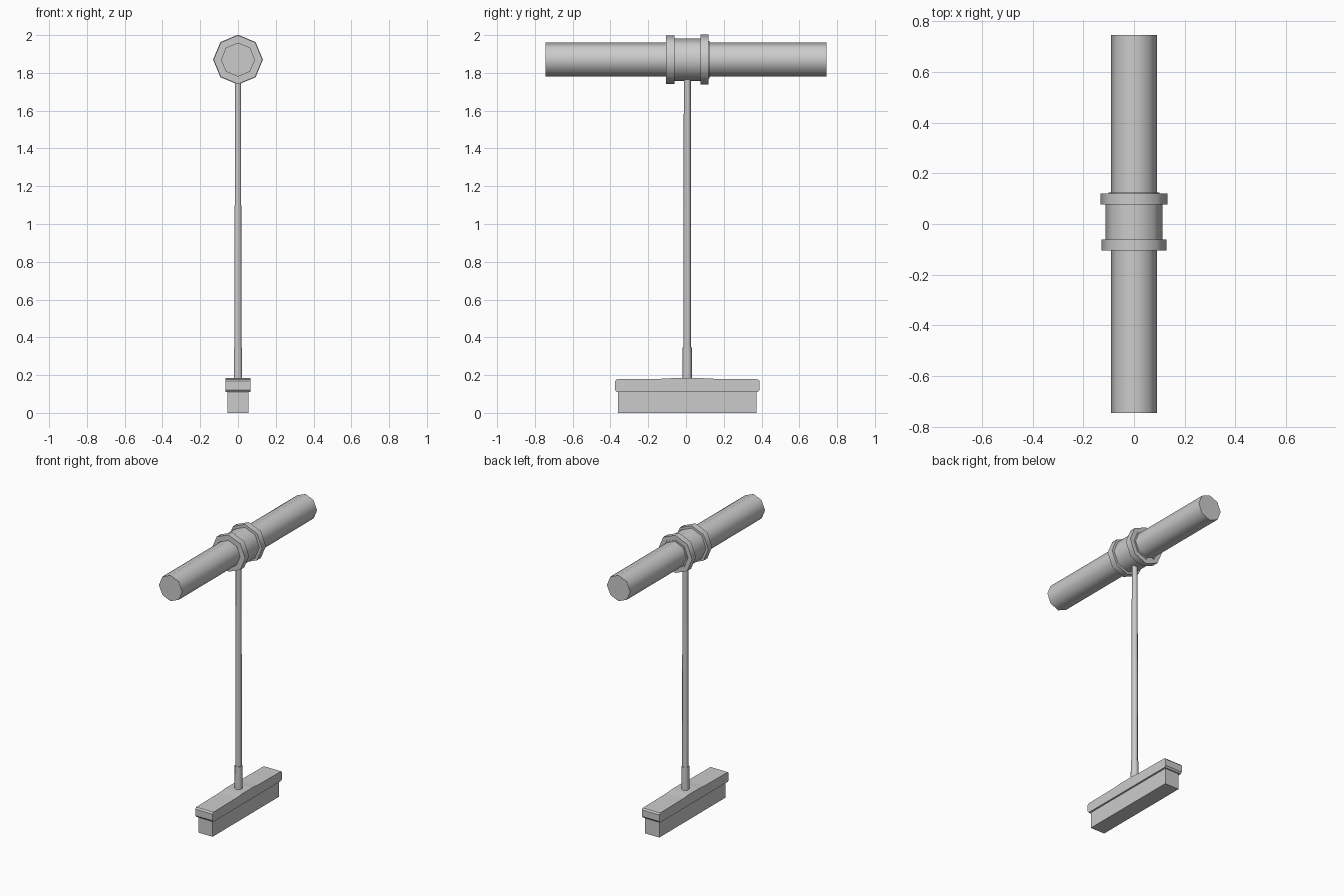
import bpy, math

if "Cube" in bpy.data.objects:
    bpy.data.objects.remove(bpy.data.objects["Cube"])

CY = 0.007   # collar, pole and base share this y centre
TOP = 1.87   # height of the crossbar axis


def make(name, verts, faces, smooth=True):
    mesh = bpy.data.meshes.new(name)
    mesh.from_pydata(verts, [], faces)
    obj = bpy.data.objects.new(name, mesh)
    bpy.context.collection.objects.link(obj)
    bpy.ops.object.select_all(action='DESELECT')
    obj.select_set(True)
    bpy.context.view_layer.objects.active = obj
    bpy.ops.object.mode_set(mode='EDIT')
    bpy.ops.mesh.select_all(action='SELECT')
    bpy.ops.mesh.normals_make_consistent(inside=False)
    bpy.ops.object.mode_set(mode='OBJECT')
    if smooth:
        bpy.ops.object.shade_smooth_by_angle(angle=math.radians(65))
    return obj


def turned(name, profile, sides, place):
    """Capped tube from (distance, radius) pairs; place maps (u, v, t) to space."""
    n = sides
    verts = []
    for t, r in profile:
        for i in range(n):
            a = 2 * math.pi * i / n
            verts.append(place(r * math.cos(a), r * math.sin(a), t))
    last = len(profile) - 1
    faces = [(k * n + i, k * n + (i + 1) % n, (k + 1) * n + (i + 1) % n, (k + 1) * n + i)
             for k in range(last) for i in range(n)]
    faces += [tuple(range(n)), tuple(range(last * n, last * n + n))]
    return make(name, verts, faces)


def slab(name, outline, half_x):
    """Side outline of (y, z) points extruded symmetrically along x."""
    n = len(outline)
    verts = [(s * half_x, y + CY, z) for s in (-1, 1) for y, z in outline]
    faces = [(i, (i + 1) % n, n + (i + 1) % n, n + i) for i in range(n)]
    faces += [tuple(range(n)), tuple(range(n, 2 * n))]
    return make(name, verts, faces, smooth=False)


def along_y(u, v, t):
    return (u, t, TOP + v)


def along_z(u, v, t):
    return (v, u + CY, t)


# Crossbar and its collar with two flanges
turned("crossbar", [(-0.745, 0.09), (0.745, 0.09)], 8, along_y)
turned("collar", [(-0.1, 0.112), (0.11, 0.112)], 8, along_y)
turned("collar_lip", [(0.1, 0.1), (0.124, 0.1)], 8, along_y)
turned("front_flange", [(-0.105, 0.129), (-0.062, 0.129)], 8, along_y)
turned("back_flange", [(0.077, 0.132), (0.12, 0.132)], 8, along_y)

# Hexagonal pole and its foot sleeve
turned("pole", [(0.17, 0.021), (1.03, 0.02), (1.79, 0.0185)], 6, along_z)
turned("pole_sleeve", [(0.17, 0.026), (0.345, 0.025)], 6, along_z)

# Base block and the overhanging cap, slightly raised in the middle
slab("base_block", [(-0.366, 0), (0.366, 0), (0.366, 0.115), (-0.366, 0.115)], 0.055)
half = [(0.055, 0.186), (0.115, 0.181), (0.374, 0.178), (0.383, 0.168),
        (0.383, 0.122), (0.374, 0.111)]
slab("base_cap", half + [(-y, z) for y, z in reversed(half)], 0.067)
